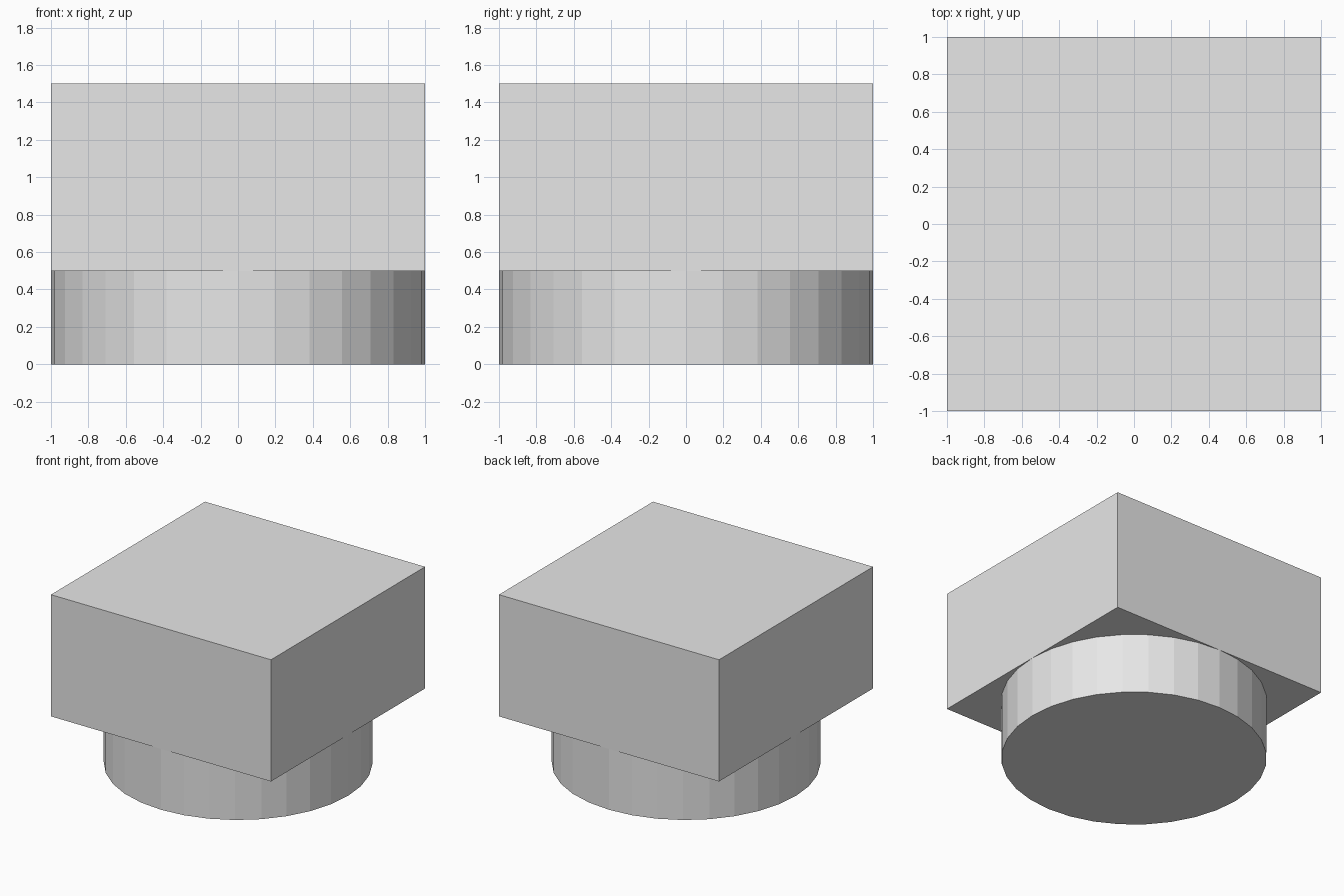
import bpy

cube = bpy.data.objects.get("Cube")
if cube:
    bpy.data.objects.remove(cube, do_unlink=True)

# One plain grey for the whole model
grey = bpy.data.materials.new("light grey")
grey.use_nodes = True
colour = (0.8, 0.8, 0.8, 1.0)
grey.diffuse_color = colour
grey.node_tree.nodes["Principled BSDF"].inputs["Base Color"].default_value = colour


def finish(name):
    part = bpy.context.object
    part.name = part.data.name = name
    part.data.materials.append(grey)


# Round faceted base
bpy.ops.mesh.primitive_cylinder_add(vertices=32, radius=1, depth=0.5, location=(0, 0, 0.25))
finish("round_base")

# Square block resting on the base
bpy.ops.mesh.primitive_cube_add(size=2, location=(0, 0, 1))
bpy.context.object.scale.z = 0.5
bpy.ops.object.transform_apply(location=False, rotation=False, scale=True)
finish("square_block")
